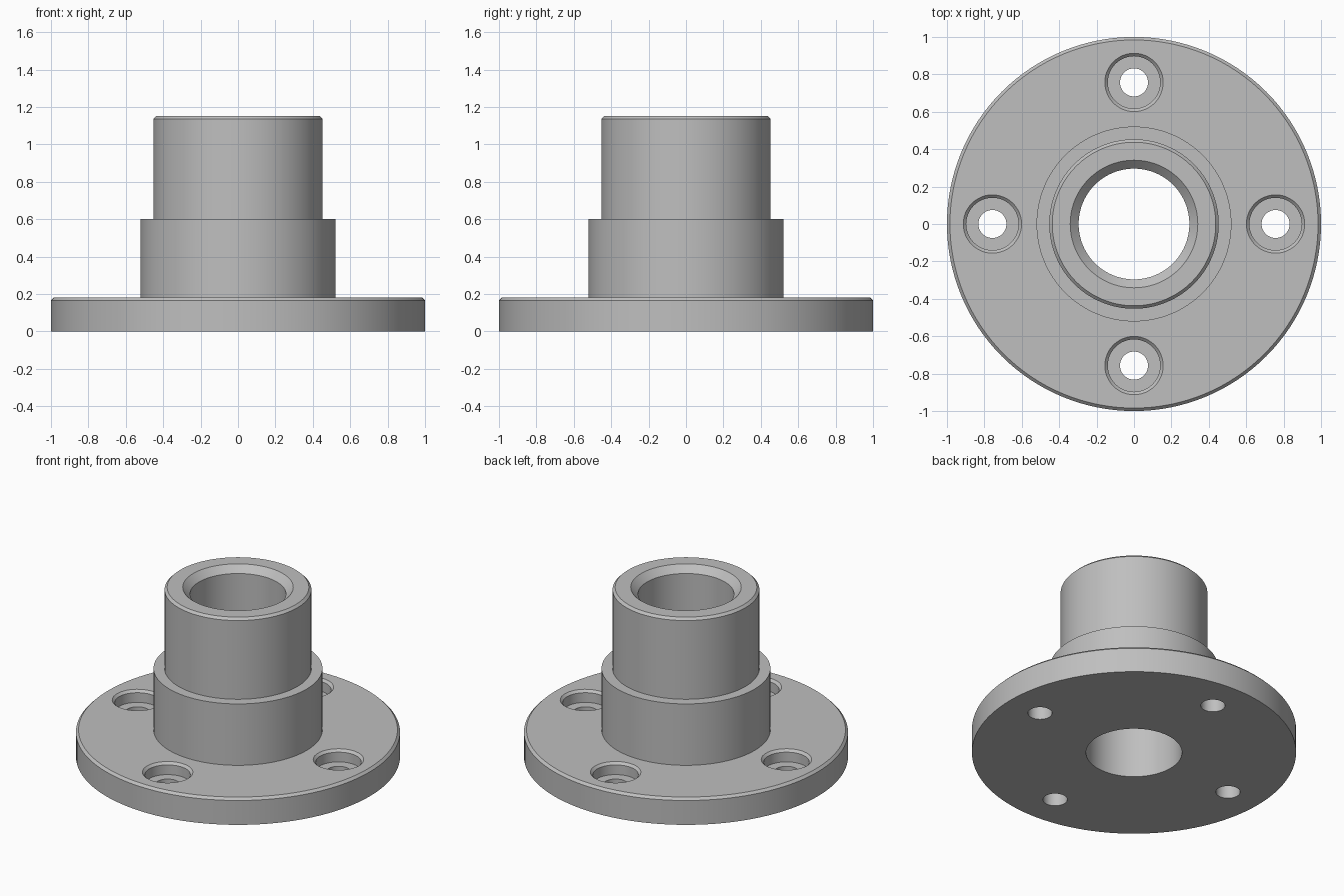
import bpy, bmesh, math

cube = bpy.data.objects.get("Cube")
if cube:
    bpy.data.objects.remove(cube, do_unlink=True)

# Plain grey metal
steel = bpy.data.materials.new("steel_grey")
steel.use_nodes = True
grey = (0.52, 0.52, 0.52, 1)
steel.diffuse_color = grey
steel.node_tree.nodes["Principled BSDF"].inputs["Base Color"].default_value = grey


def lathe(name, profile, segments, center=(0, 0)):
    """Revolve a closed (radius, height) outline around a vertical axis."""
    bm = bmesh.new()
    rings = []
    for r, z in profile:
        if r == 0:
            rings.append([bm.verts.new((center[0], center[1], z))] * segments)
            continue
        angles = [math.tau * i / segments for i in range(segments)]
        rings.append([bm.verts.new((center[0] + r * math.cos(a),
                                    center[1] + r * math.sin(a), z)) for a in angles])
    for a, b in zip(rings, rings[1:] + rings[:1]):
        for i in range(segments):
            j = (i + 1) % segments
            corners = list(dict.fromkeys((a[i], a[j], b[j], b[i])))
            if len(corners) > 2:
                bm.faces.new(corners)
    bmesh.ops.recalc_face_normals(bm, faces=bm.faces)
    mesh = bpy.data.meshes.new(name)
    bm.to_mesh(mesh)
    bm.free()
    mesh.materials.append(steel)
    obj = bpy.data.objects.new(name, mesh)
    bpy.context.collection.objects.link(obj)
    return obj


FLANGE_TOP, HUB_TOP, TOP = 0.182, 0.6, 1.152
BORE, HUB, NECK = 0.296, 0.521, 0.453
BEVEL, BORE_BEVEL = 0.016, 0.045

# Flange, hub and neck as one turned body with a chamfered bore
body = lathe("flanged_sleeve", [
    (BORE, 0), (1, 0), (1, FLANGE_TOP - BEVEL), (1 - BEVEL, FLANGE_TOP),
    (HUB, FLANGE_TOP), (HUB, HUB_TOP), (NECK, HUB_TOP),
    (NECK, TOP - BEVEL), (NECK - BEVEL, TOP),
    (BORE + BORE_BEVEL, TOP), (BORE, TOP - BORE_BEVEL)], 128)

bpy.ops.object.select_all(action='DESELECT')
body.select_set(True)
bpy.context.view_layer.objects.active = body

# Four counterbored bolt holes with chamfered rims
HOLE, COUNTERBORE, FLOOR, CLEAR = 0.075, 0.14, 0.1, 0.05
for k in range(4):
    angle = k * math.pi / 2
    center = (0.757 * math.cos(angle), 0.757 * math.sin(angle))
    cutter = lathe("bolt_hole_cutter", [
        (0, -CLEAR), (HOLE, -CLEAR), (HOLE, FLOOR), (COUNTERBORE, FLOOR),
        (COUNTERBORE, FLANGE_TOP - BEVEL), (COUNTERBORE + BEVEL, FLANGE_TOP),
        (COUNTERBORE + BEVEL, FLANGE_TOP + CLEAR), (0, FLANGE_TOP + CLEAR)], 48, center)
    cutter.hide_render = True
    cut = body.modifiers.new("bolt_hole", 'BOOLEAN')
    cut.operation = 'DIFFERENCE'
    cut.solver = 'EXACT'
    cut.object = cutter
    bpy.ops.object.modifier_apply(modifier=cut.name)
    bpy.data.objects.remove(cutter, do_unlink=True)

bpy.ops.object.shade_smooth_by_angle(angle=math.radians(30))
